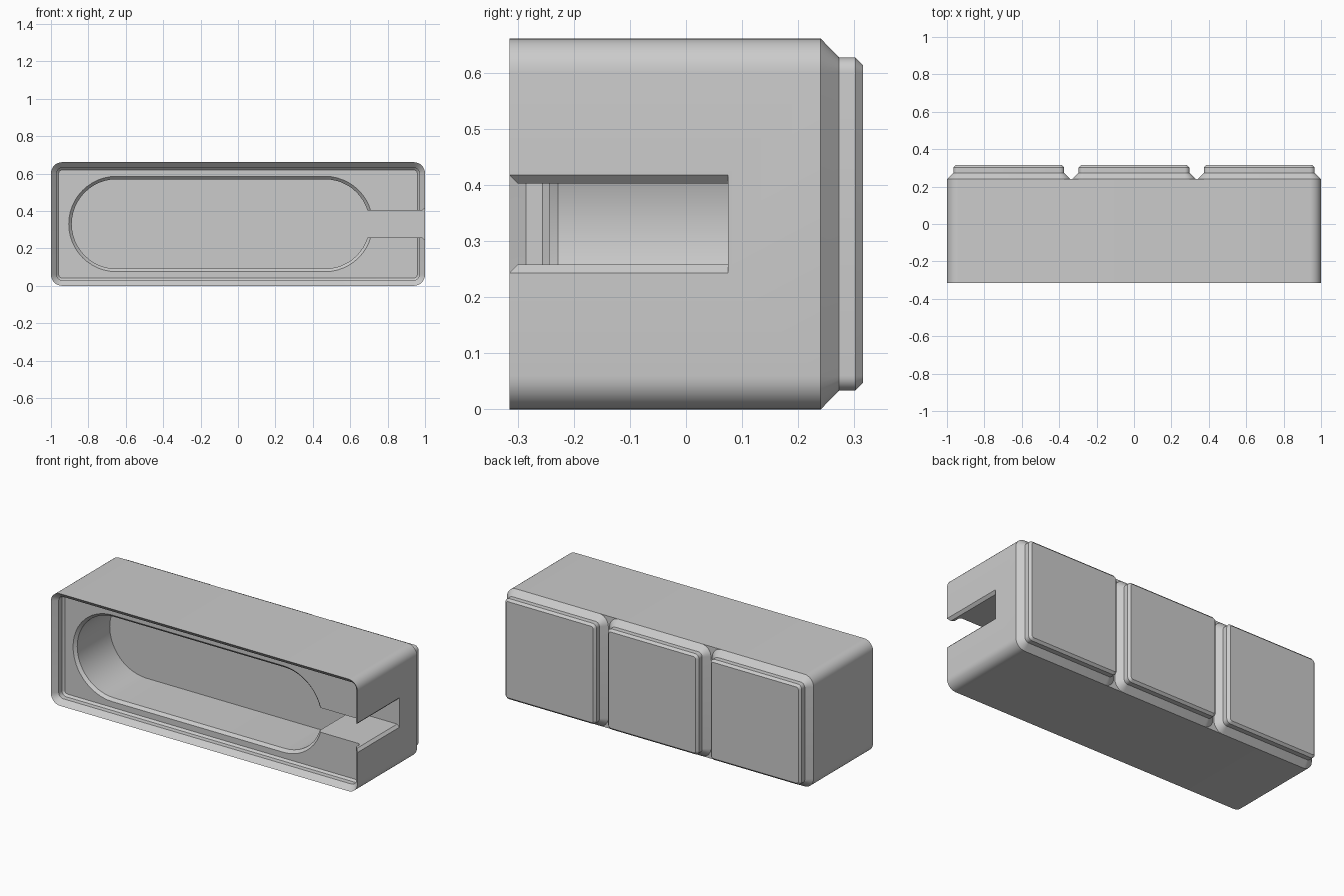
import bpy, bmesh
from math import cos, sin, pi

if "Cube" in bpy.data.objects:
    bpy.data.objects.remove(bpy.data.objects["Cube"])

H = 0.661          # overall height
CZ = H / 2         # mid height
R = 0.06           # outer corner radius


def rounded_ring(cx, hx, hz, r, y, seg=8):
    """Rounded rectangle in the xz plane at depth y."""
    pts = []
    for q, (sx, sz) in enumerate(((1, 1), (-1, 1), (-1, -1), (1, -1))):
        for i in range(seg + 1):
            a = (q + i / seg) * pi / 2
            pts.append((cx + sx * (hx - r) + r * cos(a), y,
                        CZ + sz * (hz - r) + r * sin(a)))
    return pts


def loft(name, rings):
    """Closed solid skinned through equal-length rings."""
    bm = bmesh.new()
    loops = [[bm.verts.new(p) for p in ring] for ring in rings]
    n = len(loops[0])
    for a, b in zip(loops, loops[1:]):
        for i in range(n):
            j = (i + 1) % n
            bm.faces.new((a[i], a[j], b[j], b[i]))
    bm.faces.new(loops[0])
    bm.faces.new(loops[-1])
    bmesh.ops.remove_doubles(bm, verts=bm.verts, dist=1e-5)
    bmesh.ops.recalc_face_normals(bm, faces=bm.faces)
    me = bpy.data.meshes.new(name)
    bm.to_mesh(me)
    bm.free()
    ob = bpy.data.objects.new(name, me)
    bpy.context.collection.objects.link(ob)
    return ob


def select_only(ob):
    bpy.ops.object.select_all(action='DESELECT')
    ob.select_set(True)
    bpy.context.view_layer.objects.active = ob


def cut(ob, cutter):
    cutter.hide_render = True
    select_only(ob)
    m = ob.modifiers.new("cut", 'BOOLEAN')
    m.operation = 'DIFFERENCE'
    m.solver = 'EXACT'
    m.object = cutter
    bpy.ops.object.modifier_apply(modifier=m.name)
    bpy.data.objects.remove(cutter)


def inset_ring(cx, hx, d, y):
    return rounded_ring(cx, hx - d, CZ - d, R - d, y)


# Body with the stepped stacking lip around the open front
body = loft("bin_body", [inset_ring(0, 1, d, y) for d, y in (
    (0, 0.24), (0, -0.315), (0.030, -0.285), (0.030, -0.2555), (0.0415, -0.244))])

# Round-ended pocket with chamfered rim
pocket = loft("pocket_cutter", [
    rounded_ring(-0.0925, 0.5575 + r, r, r, y, 12) for r, y in (
        (0.262, -0.251), (0.239, -0.228), (0.239, 0.075))])
cut(body, pocket)

# Side slot, flared at the outer wall
slot_profile = [(0.5, -0.072), (0.985, -0.072), (1.02, -0.107),
                (1.02, 0.107), (0.985, 0.072), (0.5, 0.072)]
slot = loft("slot_cutter", [[(x, y, CZ + z) for x, z in slot_profile]
                            for y in (-0.4, 0.075)])
cut(body, slot)

# Three stepped feet on the back
parts = [body]
for i in (-1, 0, 1):
    parts.append(loft(f"base_foot_{i + 2}", [inset_ring(i * 0.6695, CZ, d, y) for d, y in (
        (0, 0.24), (0.034, 0.273), (0.034, 0.302), (0.047, 0.315))]))

for ob in parts:
    select_only(ob)
    bpy.ops.object.shade_smooth_by_angle(angle=0.45)
